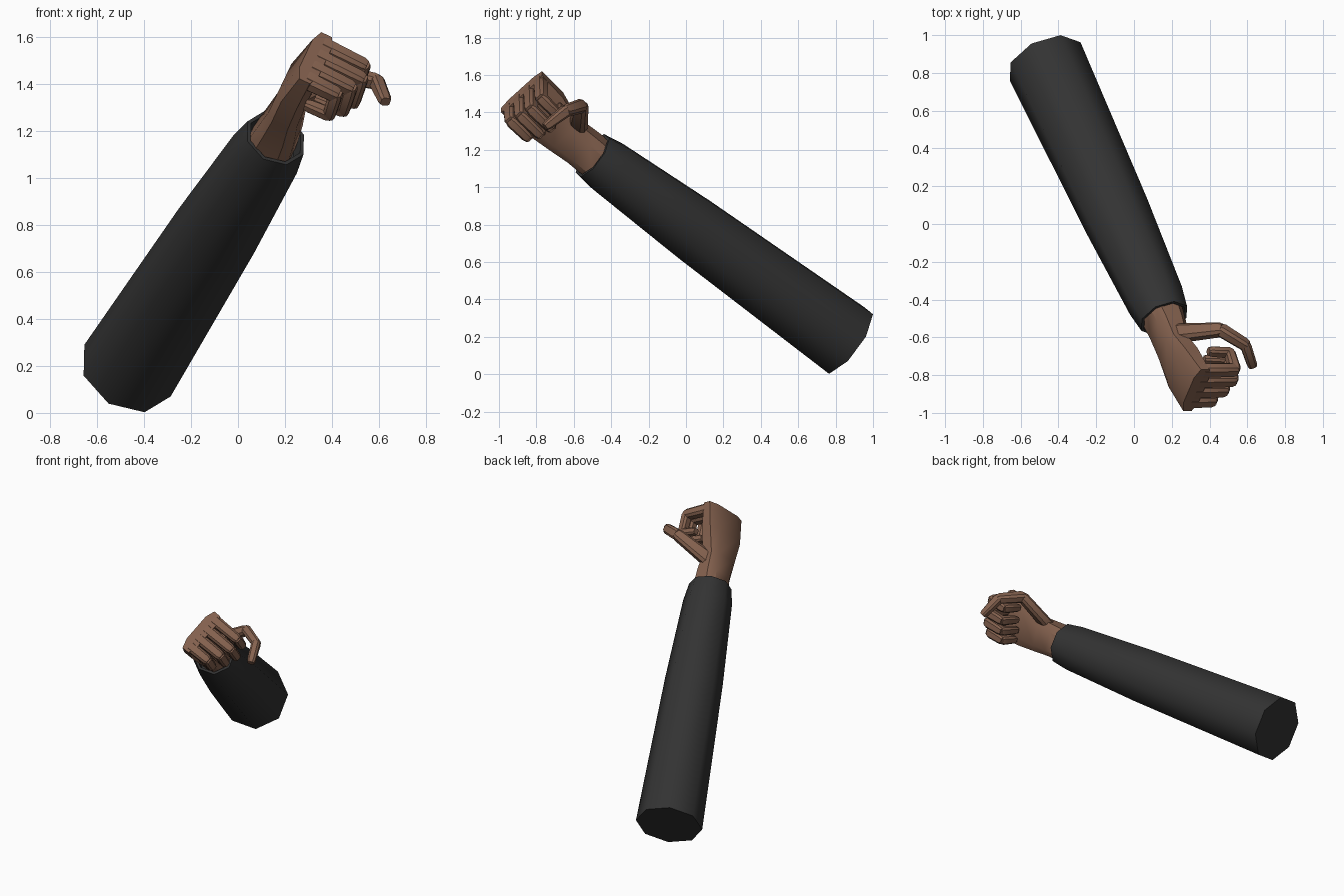
import bpy, bmesh, math
from mathutils import Vector as V

cube = bpy.data.objects.get("Cube")
if cube:
    bpy.data.objects.remove(cube)


def material(name, rgb):
    m = bpy.data.materials.new(name)
    m.use_nodes = True
    m.diffuse_color = (*rgb, 1)
    bsdf = m.node_tree.nodes["Principled BSDF"]
    bsdf.inputs["Base Color"].default_value = (*rgb, 1)
    bsdf.inputs["Roughness"].default_value = 0.8
    return m


cloth = material("charcoal cloth", (0.033, 0.033, 0.033))
skin = material("brown skin", (0.235, 0.122, 0.078))

OCTAGON = [(math.cos(k * math.pi / 4), math.sin(k * math.pi / 4)) for k in range(8)]
BLOCK = [(1, .55), (.6, 1), (-.6, 1), (-1, .55), (-1, -.55), (-.6, -1), (.6, -1), (1, -.55)]


def loft(name, rings, profile, mat, angle):
    """Skin a closed tube through rings of (centre, first half axis, second half axis)."""
    bm = bmesh.new()
    loops = [[bm.verts.new(c + u * p + v * q) for p, q in profile] for c, u, v in rings]
    n = len(profile)
    for a, b in zip(loops, loops[1:]):
        for i in range(n):
            j = (i + 1) % n
            bm.faces.new((a[i], a[j], b[j], b[i]))
    bm.faces.new(loops[0])
    bm.faces.new(loops[-1])
    bmesh.ops.recalc_face_normals(bm, faces=bm.faces)
    mesh = bpy.data.meshes.new(name)
    bm.to_mesh(mesh)
    bm.free()
    mesh.materials.append(mat)
    obj = bpy.data.objects.new(name, mesh)
    bpy.context.collection.objects.link(obj)
    bpy.ops.object.select_all(action='DESELECT')
    obj.select_set(True)
    bpy.context.view_layer.objects.active = obj
    bpy.ops.object.shade_smooth_by_angle(angle=math.radians(angle))
    return obj


# Sleeve: tapered octagonal tube with a turned-in, recessed cuff
shoulder, cuff = V((-.47, .86, .18)), V((.16, -.50, 1.17))
axis = (cuff - shoulder).normalized()
up = V((-.07, .09, .18))
up = (up - axis * up.dot(axis)).normalized()
side = axis.cross(up)
taper = [(0, .214), (.6, .186), (.93, .157), (1, .138), (1, .122), (.96, .118)]
loft("sleeve", [(shoulder.lerp(cuff, t), up * r, side * r) for t, r in taper],
     OCTAGON, cloth, 50)

# Hand frame: along the hand, out of the palm, and from index to little finger
along = V((.324, -.706, .63)).normalized()
across = V((-.277, -.761, -.588))
across = (across - along * across.dot(along)).normalized()
palm = along.cross(across).normalized()
if palm.x < 0:
    palm = -palm

# Wrist and palm
knuckles = V((.33, -.88, 1.51))
stations = [((.14, -.46, 1.14), .105, .10), ((.18, -.56, 1.22), .105, .085),
            ((.21, -.66, 1.29), .11, .068), ((.26, -.76, 1.40), .145, .066),
            (knuckles, .155, .045)]
loft("hand", [(V(c), across * w, palm * d) for c, w, d in stations], BLOCK, skin, 40)


def phalanx(name, a, b, width_dir, wa, wb, depth):
    """A chamfered tapering finger bone block from a to b."""
    d = (b - a).normalized()
    u = (width_dir - d * width_dir.dot(d)).normalized()
    v = d.cross(u)
    loft(name, [(a - d * .012, u * wa * .8, v * depth * .8), (a + d * .008, u * wa, v * depth),
                (b - d * .008, u * wb, v * depth * .92),
                (b + d * .012, u * wb * .8, v * depth * .75)], BLOCK, skin, 30)


# Four curled fingers: offset across the knuckles and bone lengths
fingers = {"index": (-.115, .20, .13, .11), "middle": (-.038, .215, .145, .12),
           "ring": (.038, .19, .14, .12), "little": (.112, .145, .125, .10)}
for name, (offset, l1, l2, l3) in fingers.items():
    a = knuckles + across * offset - along * .032
    b = a + palm * l1
    c = b - (along - palm * .12).normalized() * l2
    d = c - (palm + along * .1).normalized() * l3
    phalanx(name + "_finger_base", a, b, across, .036, .032, .034)
    phalanx(name + "_finger_middle", b, c, across, .031, .028, .029)
    phalanx(name + "_finger_tip", c, d, across, .028, .024, .026)

# Thumb reaching out from the wrist and bending over the fingers
joints = [V(p) for p in ((.22, -.58, 1.31), (.46, -.56, 1.435), (.59, -.64, 1.41), (.625, -.745, 1.33))]
widths = (.05, .036, .032, .024)
for i, part in enumerate(("base", "middle", "tip")):
    phalanx("thumb_" + part, joints[i], joints[i + 1], along, widths[i], widths[i + 1], .034 - .003 * i)
